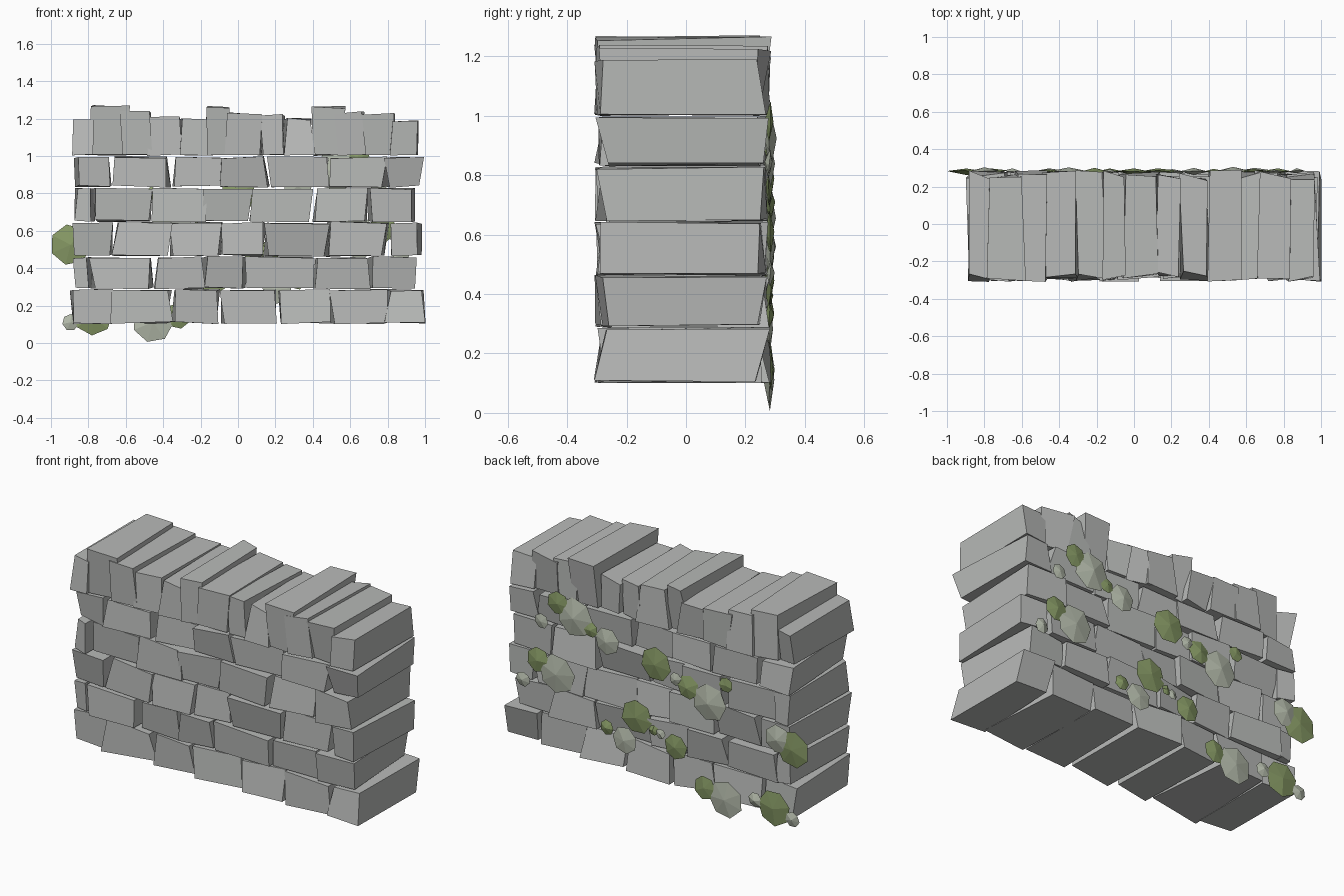
import bpy, bmesh, random
from mathutils import Matrix, Vector

random.seed(11)
GAP = 0.008


def jit(a):
    return random.uniform(-a, a)


def material(name, color):
    mat = bpy.data.materials.new(name)
    mat.diffuse_color = color
    return mat


def finish(name, bm, mat):
    bmesh.ops.recalc_face_normals(bm, faces=bm.faces)
    me = bpy.data.meshes.new(name)
    bm.to_mesh(me)
    bm.free()
    me.materials.append(mat)
    ob = bpy.data.objects.new(name, me)
    bpy.context.collection.objects.link(ob)


def stone(bm, x0, x1, z0, z1, jx, shrink_top, shrink_base):
    # rough through-stone: box with nudged corners, tops and bases pulled inward
    cube = bmesh.ops.create_cube(bm, size=1.0)["verts"]
    for v in cube:
        x = x0 if v.co.x < 0 else x1
        y = -0.28 if v.co.y < 0 else 0.258
        up = v.co.z > 0
        z = z1 - random.uniform(0, shrink_top) if up else z0 + random.uniform(0, shrink_base)
        v.co = (x + jit(jx), y + jit(0.03), z)


stone_grey = material("stone_grey", (0.48, 0.49, 0.48, 1))

# stone courses: bottom, top, joints along x
courses = [
    (0.10, 0.29, [-0.89, -0.68, -0.36, -0.09, 0.22, 0.49, 0.79, 0.99]),
    (0.285, 0.465, [-0.885, -0.785, -0.45, -0.185, 0.05, 0.40, 0.70, 0.945]),
    (0.46, 0.65, [-0.885, -0.665, -0.36, -0.085, 0.145, 0.48, 0.795, 0.985]),
    (0.645, 0.83, [-0.885, -0.775, -0.45, -0.18, 0.065, 0.405, 0.695, 0.945]),
    (0.83, 1.00, [-0.875, -0.67, -0.36, -0.09, 0.16, 0.48, 0.79, 0.985]),
]
for i, (z0, z1, xs) in enumerate(courses):
    bm = bmesh.new()
    for a, b in zip(xs, xs[1:]):
        stone(bm, a + GAP, b - GAP, z0, z1, 0.021, 0.014, 0.014)
    finish(f"stone_course_{i + 1}", bm, stone_grey)

# upright coping stones: x range and top height
coping = [(-0.88, -0.78, 1.20), (-0.78, -0.59, 1.275), (-0.62, -0.47, 1.245),
          (-0.48, -0.30, 1.22), (-0.30, -0.15, 1.205), (-0.18, -0.04, 1.27),
          (-0.06, 0.12, 1.235), (0.12, 0.25, 1.225), (0.25, 0.40, 1.205),
          (0.39, 0.56, 1.27), (0.53, 0.67, 1.24), (0.66, 0.83, 1.23),
          (0.81, 0.95, 1.20)]
bm = bmesh.new()
for a, b, top in coping:
    stone(bm, a, b, 1.0, top, 0.018, 0.018, 0.01)
finish("coping_stones", bm, stone_grey)


# lichen patches on the back face: x, z, radius
def lichen(name, color, patches):
    bm = bmesh.new()
    for x, z, r in patches:
        m = (Matrix.Translation(Vector((x, 0.282, z)))
             @ Matrix.Diagonal((r, 0.1 * r + 0.008, r, 1))
             @ Matrix.Rotation(1.5708, 4, 'X') @ Matrix.Rotation(jit(3), 4, 'Z'))
        new = bmesh.ops.create_uvsphere(bm, u_segments=7, v_segments=2, radius=1, matrix=m)
        for v in new["verts"]:
            v.co += Vector((0, jit(0.005), 0))
    finish(name, bm, material(name, color))


lichen("green_lichen", (0.24, 0.32, 0.13, 1), [
    (0.64, 0.98, 0.07), (0.425, 0.88, 0.045), (0.77, 0.61, 0.075),
    (0.00, 0.79, 0.10), (-0.21, 0.71, 0.07), (-0.46, 0.79, 0.045),
    (0.125, 0.445, 0.10), (0.32, 0.33, 0.045), (0.015, 0.395, 0.03),
    (-0.13, 0.335, 0.075), (-0.32, 0.145, 0.07), (-0.895, 0.525, 0.11),
    (-0.775, 0.145, 0.105)])
lichen("pale_lichen", (0.46, 0.50, 0.41, 1), [
    (0.53, 0.925, 0.115), (0.75, 0.845, 0.045), (0.32, 0.84, 0.08),
    (0.645, 0.56, 0.115), (0.87, 0.47, 0.045), (-0.13, 0.735, 0.04),
    (-0.35, 0.655, 0.11), (0.205, 0.285, 0.08), (-0.03, 0.385, 0.03),
    (-0.80, 0.56, 0.085), (-0.65, 0.16, 0.045), (-0.455, 0.112, 0.11),
    (-0.895, 0.11, 0.045)])
